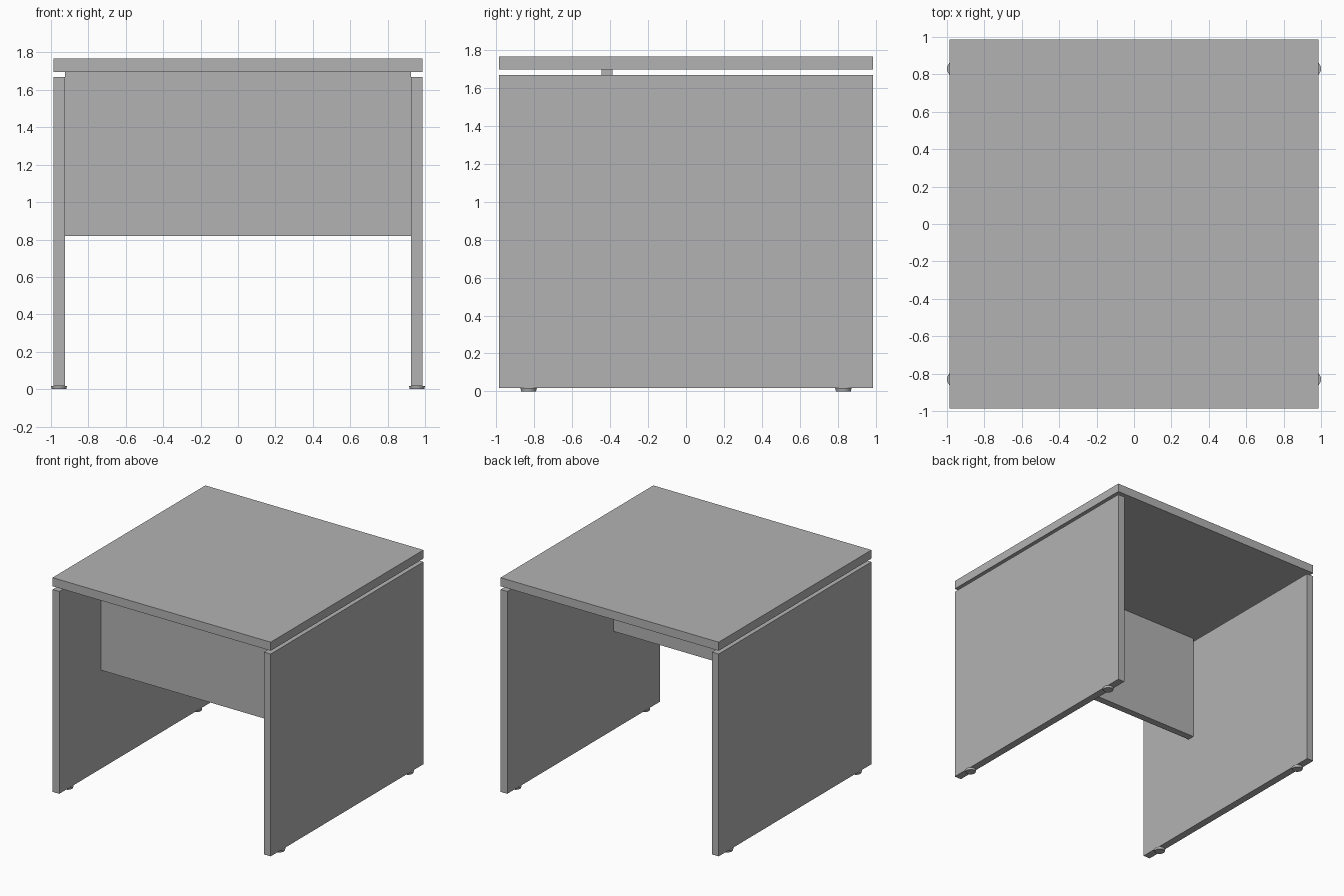
import bpy

# Remove the default cube
cube = bpy.data.objects.get("Cube")
if cube:
    bpy.data.objects.remove(cube, do_unlink=True)

# Single grey finish
GREY = (0.45, 0.45, 0.45, 1.0)
grey = bpy.data.materials.new("plain_grey")
grey.use_nodes = True
grey.diffuse_color = GREY
bsdf = next(n for n in grey.node_tree.nodes if n.type == "BSDF_PRINCIPLED")
bsdf.inputs["Base Color"].default_value = GREY


def box(name, low, high):
    """Axis-aligned board between two opposite corners."""
    bpy.ops.mesh.primitive_cube_add(
        size=1, location=[(a + b) / 2 for a, b in zip(low, high)])
    ob = bpy.context.object
    ob.name = name
    ob.scale = [b - a for a, b in zip(low, high)]
    bpy.ops.object.transform_apply(location=False, rotation=False, scale=True)
    ob.data.materials.append(grey)
    return ob


def foot(name, x, y):
    """Low round levelling foot, slightly narrower at the floor."""
    bpy.ops.mesh.primitive_cone_add(
        vertices=24, radius1=0.039, radius2=FOOT_RADIUS, depth=FOOT_HEIGHT,
        location=(x, y, FOOT_HEIGHT / 2))
    ob = bpy.context.object
    ob.name = name
    ob.data.materials.append(grey)
    bpy.ops.object.shade_smooth_by_angle()


HALF = 0.986          # half width and half depth of the table
INNER = 0.925         # inner face of the side panels
FOOT_HEIGHT = 0.017
FOOT_RADIUS = 0.043
LEG_TOP = 1.67
TOP_UNDERSIDE = 1.697
TOP = 1.767

# Table top, floating just above the side panels
box("table_top", (-HALF, -HALF, TOP_UNDERSIDE), (HALF, HALF, TOP))

# Cross panel between the sides, carrying the top
box("cross_panel", (-INNER, -0.445, 0.82), (INNER, -0.387, TOP_UNDERSIDE))

# Side panels, each with two feet
for side, s in (("left", 1), ("right", -1)):
    x_low, x_high = sorted((s * INNER, s * HALF))
    box(side + "_side_panel", (x_low, -HALF, FOOT_HEIGHT), (x_high, HALF, LEG_TOP))
    for end, y in (("front", -0.83), ("back", 0.83)):
        foot(f"{end}_{side}_foot", s * (1 - FOOT_RADIUS), y)
